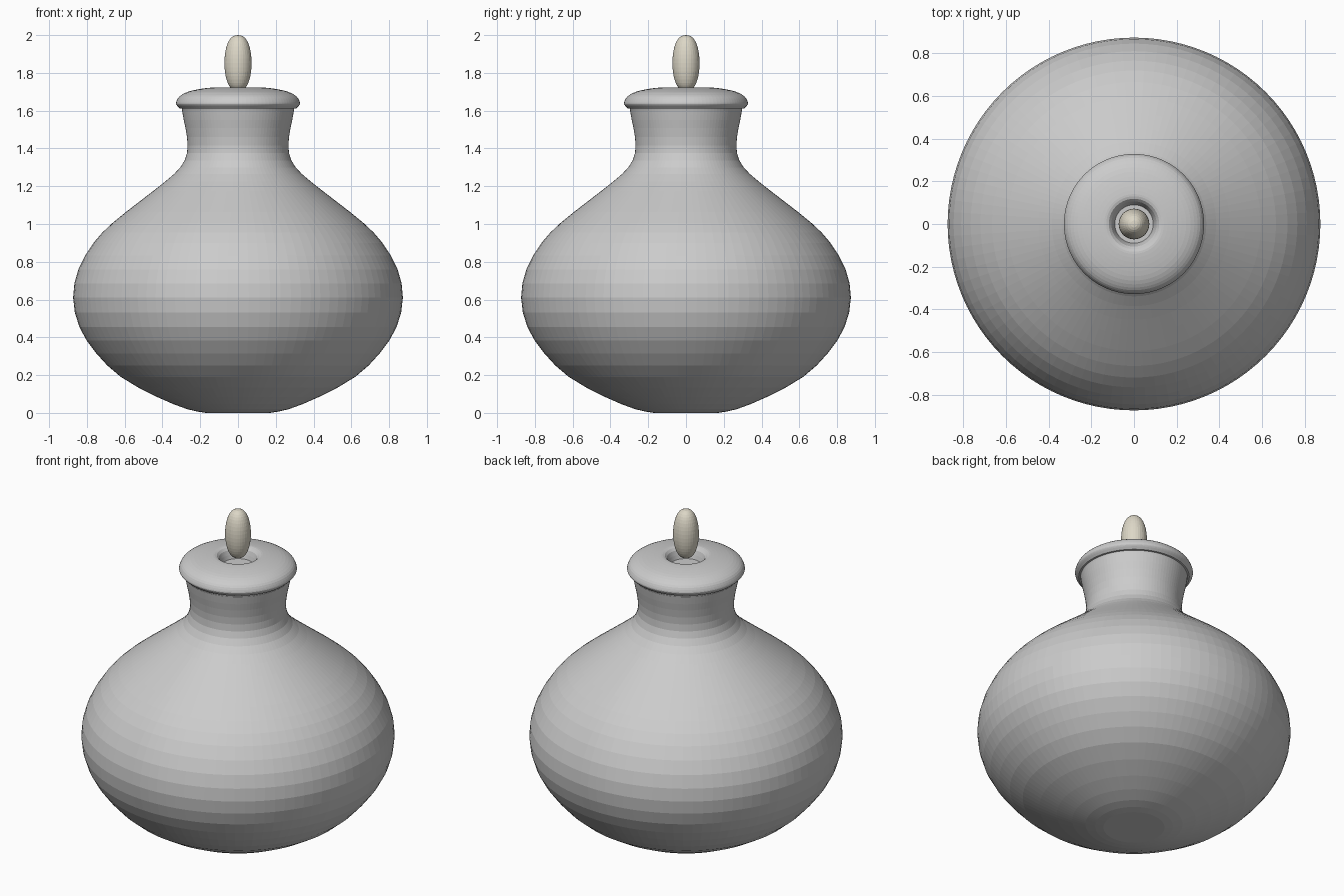
import bpy, bmesh, math
from mathutils import Vector

if "Cube" in bpy.data.objects:
    bpy.data.objects.remove(bpy.data.objects["Cube"])


def smooth_profile(pts, steps):
    """Catmull-Rom curve through (radius, height) points."""
    p = [Vector(q) for q in pts]
    p = [2 * p[0] - p[1]] + p + [2 * p[-1] - p[-2]]
    out = []
    for i in range(1, len(p) - 2):
        a, b, c, d = p[i - 1:i + 3]
        for s in range(steps):
            t = s / steps
            v = 0.5 * (2 * b + (c - a) * t + (2 * a - 5 * b + 4 * c - d) * t * t
                       + (3 * b - a - 3 * c + d) * t ** 3)
            out.append((max(v.x, 0), v.y))
    return out + [tuple(pts[-1])]


def revolve(name, profile, sides):
    """Lathe a profile around z, closing it at the axis where radius is 0."""
    bm = bmesh.new()
    rings = []
    for r, z in profile:
        if r < 1e-4:
            rings.append([bm.verts.new((0, 0, z))])
        else:
            rings.append([bm.verts.new((r * math.cos(2 * math.pi * i / sides),
                                        r * math.sin(2 * math.pi * i / sides), z))
                          for i in range(sides)])
    for a, b in zip(rings, rings[1:]):
        for i in range(sides):
            j = (i + 1) % sides
            if len(a) == 1:
                bm.faces.new((a[0], b[j], b[i]))
            elif len(b) == 1:
                bm.faces.new((a[i], a[j], b[0]))
            else:
                bm.faces.new((a[i], a[j], b[j], b[i]))
    bmesh.ops.recalc_face_normals(bm, faces=bm.faces[:])
    mesh = bpy.data.meshes.new(name)
    bm.to_mesh(mesh)
    bm.free()
    obj = bpy.data.objects.new(name, mesh)
    bpy.context.collection.objects.link(obj)
    return obj


# Round oil vessel with flared neck
side = [(0.17, 0.0), (0.27, 0.02), (0.43, 0.085), (0.62, 0.19), (0.75, 0.315),
        (0.84, 0.455), (0.873, 0.61), (0.845, 0.76), (0.765, 0.90), (0.665, 1.005),
        (0.52, 1.12), (0.385, 1.225), (0.305, 1.30), (0.27, 1.375), (0.27, 1.46),
        (0.287, 1.55), (0.296, 1.60)]
revolve("vessel", [(0, 0)] + smooth_profile(side, 2) + [(0.285, 1.606), (0, 1.606)], 96)

# Rounded lid with a recessed wick hole
lid_edge = [(0.308, 1.612), (0.325, 1.63), (0.327, 1.645), (0.31, 1.675),
            (0.265, 1.70), (0.20, 1.715), (0.14, 1.722), (0.118, 1.718)]
revolve("lid", [(0, 1.60), (0.295, 1.60), (0.298, 1.611)] + smooth_profile(lid_edge, 3)
        + [(0.106, 1.705), (0.097, 1.68), (0.09, 1.655), (0, 1.655)], 96)

# Wick: elongated blunt capsule
n = 20
wick_profile = []
for k in range(n + 1):
    a = math.pi * k / n
    wick_profile.append((0.072 * max(math.sin(a), 0) ** 0.8, 1.852 - 0.148 * math.cos(a)))
wick = revolve("wick", wick_profile, 32)
mat = bpy.data.materials.new("wick_cream")
mat.diffuse_color = (0.72, 0.68, 0.57, 1)
mat.use_nodes = True
mat.node_tree.nodes["Principled BSDF"].inputs["Base Color"].default_value = mat.diffuse_color
wick.data.materials.append(mat)
